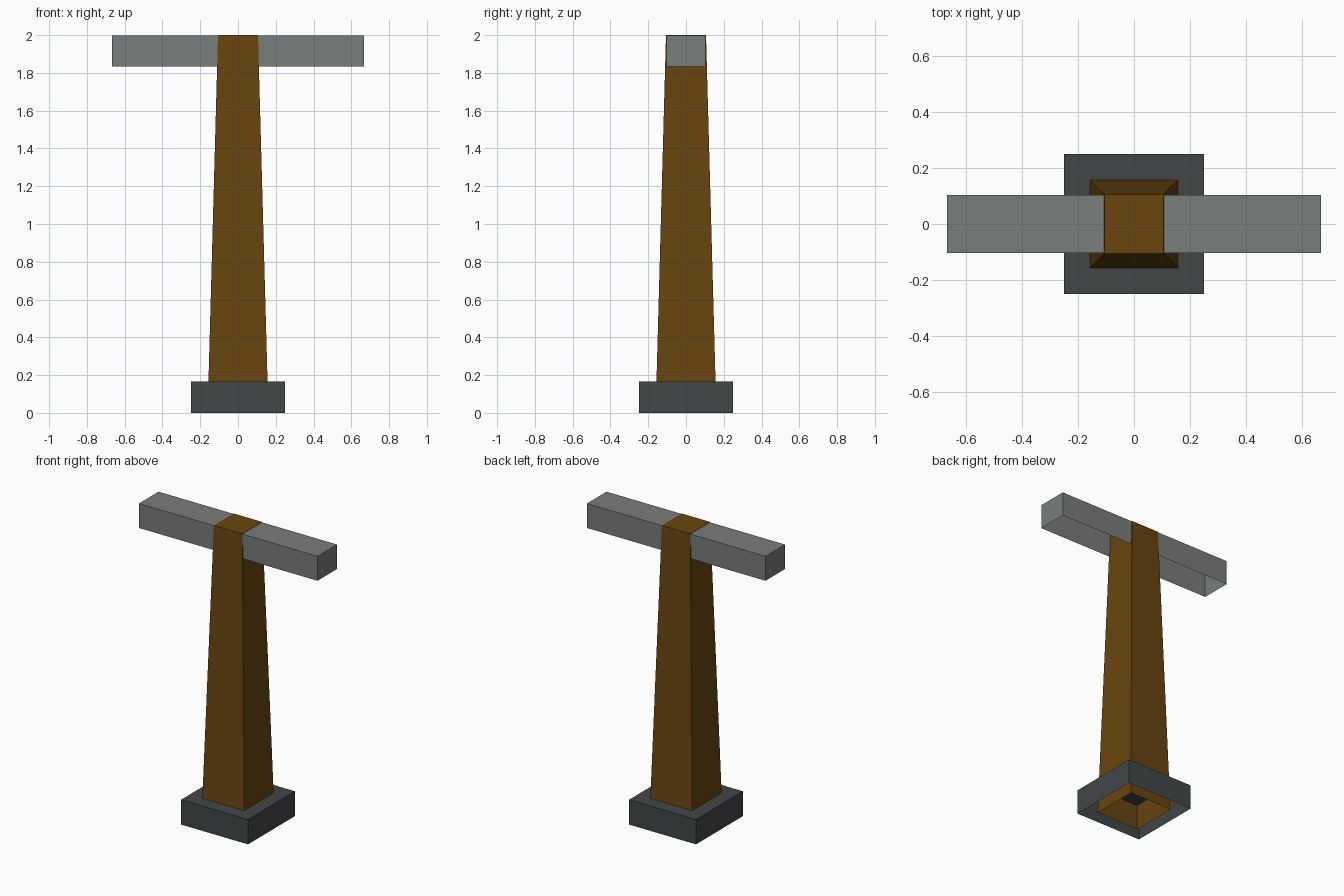
import bpy, bmesh

if "Cube" in bpy.data.objects:
    bpy.data.objects.remove(bpy.data.objects["Cube"])


def material(name, rgb):
    m = bpy.data.materials.new(name)
    m.diffuse_color = (*rgb, 1.0)
    m.use_nodes = True
    m.node_tree.nodes["Principled BSDF"].inputs["Base Color"].default_value = m.diffuse_color
    return m


def open_box(name, bottom_half, top_half, z0, z1, mat):
    """Box or tapered box with closed sides and top, and an open underside."""
    bm = bmesh.new()
    rings = []
    for (hx, hy), z in ((bottom_half, z0), (top_half, z1)):
        rings.append([bm.verts.new((sx * hx, sy * hy, z))
                      for sx, sy in ((-1, -1), (1, -1), (1, 1), (-1, 1))])
    low, high = rings
    for i in range(4):
        j = (i + 1) % 4
        bm.faces.new((low[i], low[j], high[j], high[i]))
    bm.faces.new(high)
    mesh = bpy.data.meshes.new(name)
    bm.to_mesh(mesh)
    bm.free()
    mesh.materials.append(mat)
    obj = bpy.data.objects.new(name, mesh)
    bpy.context.collection.objects.link(obj)
    return obj


brown = material("brown wood", (0.138, 0.058, 0.0044))
light_grey = material("light grey", (0.190, 0.205, 0.198))
dark_grey = material("dark grey", (0.053, 0.061, 0.062))

# Square foot block
open_box("base", (0.25, 0.25), (0.25, 0.25), 0.0, 0.167, dark_grey)
# Tapered post running from the ground to the top
open_box("post", (0.161, 0.161), (0.106, 0.106), 0.0, 2.0, brown)
# Crossbeam, a hair below the post top so the post cap shows
open_box("crossbeam", (0.666, 0.104), (0.666, 0.104), 1.833, 1.998, light_grey)
